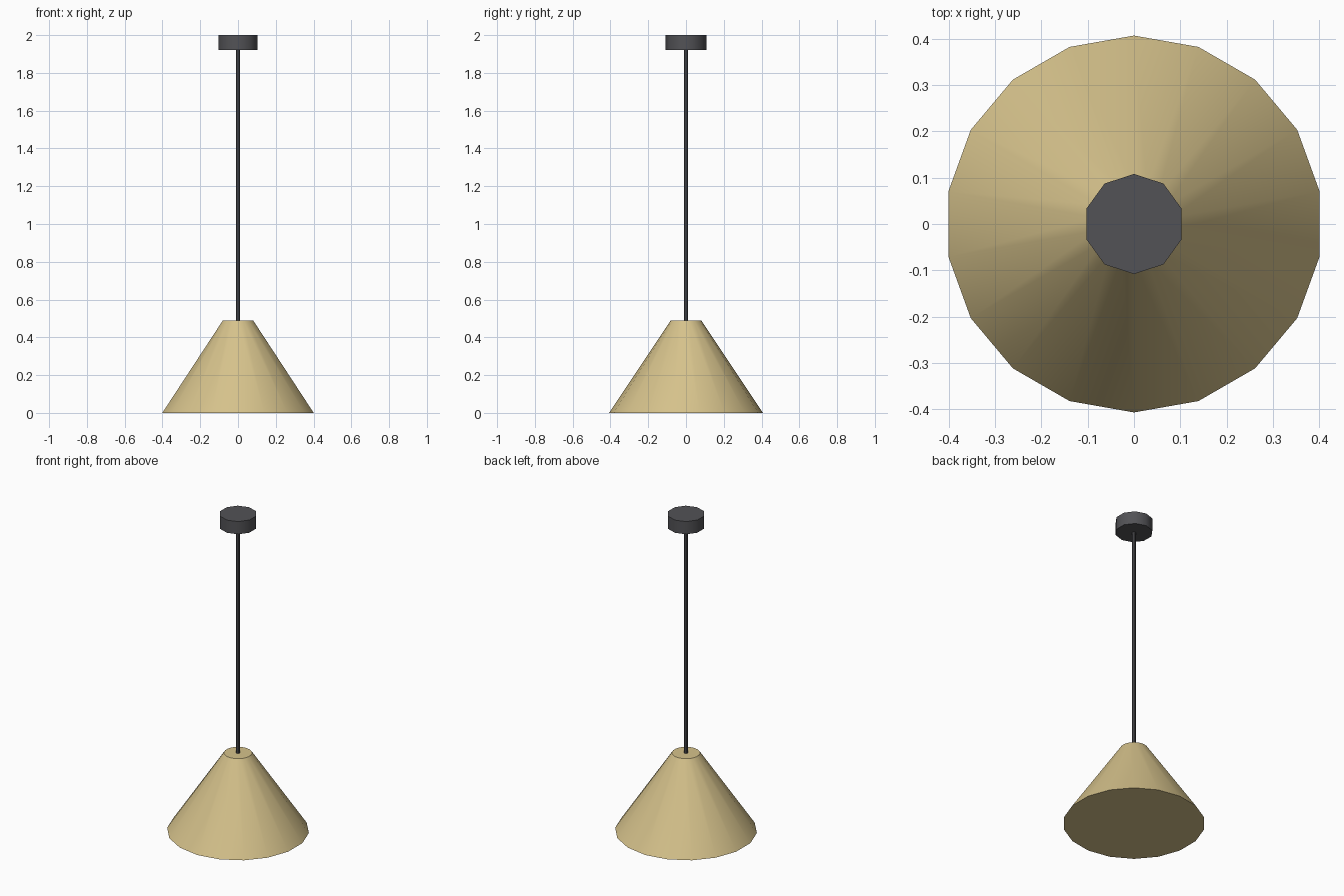
import bpy
import math

if "Cube" in bpy.data.objects:
    bpy.data.objects.remove(bpy.data.objects["Cube"])


def material(name, rgb):
    m = bpy.data.materials.new(name)
    m.diffuse_color = (*rgb, 1.0)
    m.use_nodes = True
    m.node_tree.nodes["Principled BSDF"].inputs["Base Color"].default_value = m.diffuse_color
    return m


def frustum(name, sides, r_bottom, r_top, z0, z1, mat):
    bpy.ops.mesh.primitive_cone_add(vertices=sides, radius1=r_bottom, radius2=r_top,
                                    depth=z1 - z0, location=(0, 0, (z0 + z1) / 2))
    ob = bpy.context.object
    ob.name = name
    ob.data.materials.append(mat)
    bpy.ops.object.shade_smooth_by_angle(angle=math.radians(40))
    return ob


brass = material("warm_brass", (0.67, 0.54, 0.26))
dark = material("dark_metal", (0.085, 0.085, 0.093))

# Conical lamp shade, closed at both ends
frustum("shade", 18, 0.407, 0.081, 0.0, 0.49, brass)
# Thin cord from shade to ceiling
frustum("cord", 8, 0.011, 0.011, 0.485, 1.93, dark)
# Ceiling canopy
frustum("ceiling_canopy", 10, 0.108, 0.108, 1.92, 2.0, dark)
